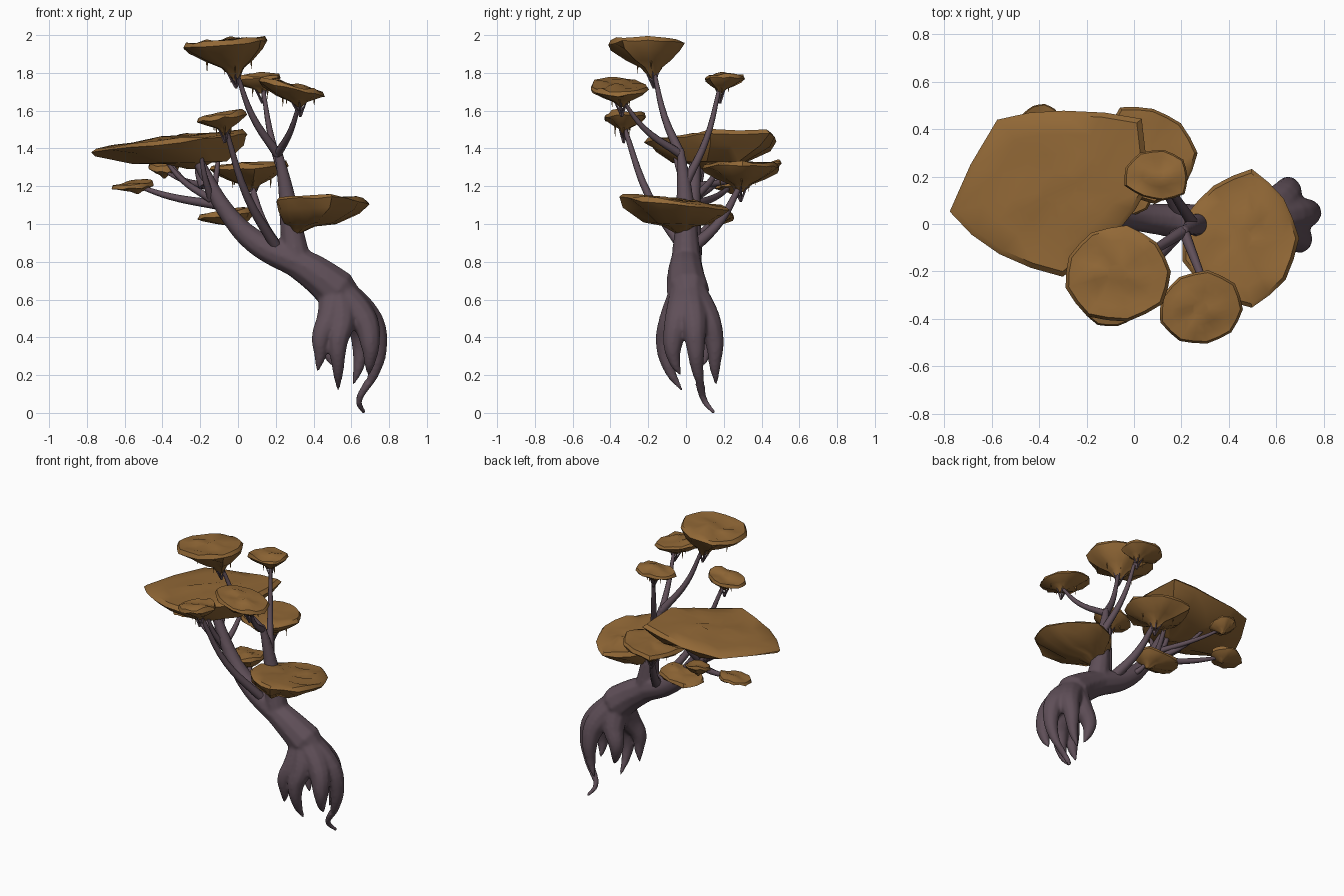
import bpy, bmesh, math, random
from mathutils import Vector, noise

if "Cube" in bpy.data.objects:
    bpy.data.objects.remove(bpy.data.objects["Cube"], do_unlink=True)
random.seed(4)


def material(name, rgb):
    m = bpy.data.materials.new(name)
    m.use_nodes = True
    m.diffuse_color = (*rgb, 1)
    node = m.node_tree.nodes["Principled BSDF"]
    node.inputs["Base Color"].default_value = (*rgb, 1)
    return m


bark = material("purple_bark", (.115, .078, .098))
leaf = material("ochre_foliage", (.285, .138, .037))


def add(name, mesh, mat, angle):
    mesh.materials.clear()
    mesh.materials.append(mat)
    for polygon in mesh.polygons:
        polygon.use_smooth = True
    mesh.set_sharp_from_angle(angle=math.radians(angle))
    ob = bpy.data.objects.new(name, mesh)
    bpy.context.collection.objects.link(ob)
    return ob


def tubes(name, paths, mat, sides):
    """Tapered tubes; each path is (start radius, end radius, points)."""
    curve = bpy.data.curves.new(name, "CURVE")
    curve.dimensions = "3D"
    curve.bevel_depth = 1
    curve.bevel_resolution = sides
    curve.resolution_u = 5
    curve.use_fill_caps = True
    for start, end, points in paths:
        spline = curve.splines.new("BEZIER")
        last = len(points) - 1
        spline.bezier_points.add(last)
        for i, knot in enumerate(spline.bezier_points):
            knot.co = points[i]
            knot.handle_left_type = knot.handle_right_type = "AUTO"
            knot.radius = start + (end - start) * i / last
    holder = bpy.data.objects.new(name + "_path", curve)
    bpy.context.collection.objects.link(holder)
    graph = bpy.context.evaluated_depsgraph_get()
    mesh = bpy.data.meshes.new_from_object(holder.evaluated_get(graph))
    bpy.data.objects.remove(holder)
    return add(name, mesh, mat, 50)


# Leaning trunk, its rounded lower end and the upright second stem
crown = Vector((.6, .02, .57))
heart = Vector((.52, .01, .65))
fork = (.31, 0, .8)
paths = [
    (.03, .115, [(.67, .03, .47), (.61, .02, .57), heart]),
    (.115, .085, [heart, (.42, 0, .73), fork]),
    (.085, .03, [fork, (.1, .02, .9), (-.05, .03, 1.05), (-.22, .05, 1.35)]),
    (.08, .02, [fork, (.28, 0, 1), (.25, -.01, 1.2), (.21, -.03, 1.4)]),
]

# Claw of hanging roots: each swells outward at a knuckle, then curls in to its tip
for tip, knuckle in (
    ((.66, .1, .1), (.74, .05, .36)),
    ((.42, -.08, .22), (.44, -.1, .4)),
    ((.53, -.02, .12), (.53, -.11, .37)),
    ((.61, .16, .15), (.65, .15, .38)),
    ((.69, -.03, .2), (.7, -.07, .36)),
    ((.5, .09, .25), (.47, .11, .4)),
):
    tip, knuckle = Vector(tip), Vector(knuckle)
    shoulder = crown.lerp(knuckle, .6) + (knuckle - crown) * Vector((.1, .1, -.2))
    curl = knuckle.lerp(tip, .6) + (knuckle - tip) * Vector((.3, .3, 0))
    paths.append((.095, .008, [heart, shoulder, knuckle, curl, tip]))
paths.append((.024, .012, [(.69, .07, .16), (.64, .1, .06), (.67, .15, 0)]))

trunk = tubes("trunk_and_roots", paths, bark, 3)
blend = trunk.modifiers.new("blend", "REMESH")
blend.mode = "VOXEL"
blend.voxel_size = .01
blend.use_smooth_shade = True
trunk.modifiers.new("soften", "SMOOTH").iterations = 6


def limb(start, end, radius):
    """Branch that leaves sideways and then turns up."""
    start, end = Vector(start), Vector(end)
    bend = start.lerp(end, .5) + (end - start) * Vector((.1, .1, -.05))
    return (radius, radius * .4, [start, bend, end])


def rounded(centre, radii, count=9):
    points = []
    for i in range(count):
        angle, wobble = math.tau * i / count, random.uniform(.93, 1.14)
        points.append((centre[0] + radii[0] * wobble * math.cos(angle),
                       centre[1] + radii[1] * wobble * math.sin(angle)))
    return points


def canopy(name, outline, z, slope, apex, joint, radius, bowl=.55, drips=5):
    """Flat bumpy cap over a funnel that narrows to its branch."""
    rim = []
    for i, p in enumerate(outline):
        p, after, before = Vector(p), Vector(outline[(i + 1) % len(outline)]), Vector(outline[i - 1])
        rim += [p * .9 + (after + before) * .05, (p + after) * .5]
    middle = sum(rim, Vector((0, 0))) / len(rim)
    tip = Vector(apex)

    def height(p):
        return z + (p - middle).dot(Vector(slope))

    bm = bmesh.new()
    rings = []

    def ring(points):
        rings.append([bm.verts.new(p) for p in points])

    for share in (.2, .45, .7, .94):
        cap = [middle.lerp(p, share) for p in rim]
        ring([(p.x, p.y, height(p) + .01 * (1 - share) + .022 * noise.noise(p.to_3d() * 12))
              for p in cap])
    ring([(p.x, p.y, height(p) - random.uniform(.012, .025)) for p in rim])
    for share, drop in ((.86, .38 * bowl), (.55, .9 * bowl), (.27, .5 + .35 * bowl), (.07, 1)):
        ribs = [tip.xy.lerp(p, share * (1 + .12 * math.sin(i * 2.4))) for i, p in enumerate(rim)]
        ring([(p.x, p.y, (height(p) - .015) * (1 - drop) + tip.z * drop) for p in ribs])
    for upper, lower in zip(rings, rings[1:]):
        for i in range(len(rim)):
            bm.faces.new((upper[i - 1], lower[i - 1], lower[i], upper[i]))
    bm.faces.new(rings[0])
    bm.faces.new(rings[-1])
    bmesh.ops.recalc_face_normals(bm, faces=bm.faces)
    mesh = bpy.data.meshes.new(name)
    bm.to_mesh(mesh)
    bm.free()
    add(name, mesh, leaf, 40)

    # Supporting branch, hanging drips and fanned twigs
    tubes(name + "_branch", [limb(joint, tip + Vector((0, 0, .04)), radius)], bark, 2)
    hanging, twigs = [], []
    for k in range(drips):
        edge = rim[k * len(rim) // drips]
        p = tip.xy.lerp(edge, random.uniform(.25, .6))
        top = (height(p) + tip.z) / 2
        hanging.append((.006, .001, [(p.x, p.y, top), (p.x, p.y, top - random.uniform(.03, .08))]))
        p = tip.xy.lerp(edge, .3)
        twigs.append((.007, .003, [tip - Vector((0, 0, .05)), (p.x, p.y, (height(p) + tip.z) / 2)]))
    if drips:
        tubes(name + "_drips", hanging, leaf, 0)
        tubes(name + "_twigs", twigs, bark, 0)


# Canopies on the upright stem
stem_top = (.21, -.03, 1.37)
canopy("top_canopy", rounded((-.07, -.2), (.235, .2)), 1.968, (.09, 0),
       (-.01, -.17, 1.77), stem_top, .026)
canopy("upper_left_canopy", rounded((.28, -.36), (.175, .155)), 1.735, (-.22, 0),
       (.33, -.34, 1.62), stem_top, .023)
canopy("upper_rear_canopy", rounded((.1, .2), (.135, .105)), 1.785, (.08, .02),
       (.13, .18, 1.69), (.25, 0, 1.22), .025)
canopy("left_canopy", rounded((.45, -.06), (.245, .27)), 1.125, (-.02, -.12),
       (.3, -.03, .95), (.29, 0, .85), .06, .75, 0)

# Canopies rising from the fork
canopy("front_canopy", rounded((-.09, -.33), (.125, .11)), 1.58, (.16, .02),
       (-.07, -.33, 1.48), (.22, 0, .85), .03)
canopy("rear_canopy", rounded((.05, .3), (.2, .205)), 1.315, (.07, .01),
       (.07, .29, 1.17), (.21, .02, .86), .036)

# Canopies on the leaning trunk
canopy("great_canopy", [(.05, .46), (-.3, .48), (-.58, .46), (-.8, .04), (-.57, -.13),
                        (-.3, -.24), (-.04, 0), (.05, .12)],
       1.455, (.11, .01), (-.22, .08, 1.29), (-.18, .04, 1.2), .03, .85, 0)
canopy("low_canopy", rounded((-.07, .14), (.16, .12)), 1.06, (.12, -.05),
       (0, .13, .97), (.08, .02, .92), .026, .6, 0)
canopy("low_right_canopy", rounded((-.56, .25), (.105, .1)), 1.215, (.08, .1),
       (-.53, .24, 1.16), (-.1, .04, 1.1), .026, .6, 0)
canopy("low_rear_canopy", rounded((-.39, .43), (.08, .085)), 1.32, (0, .3),
       (-.39, .42, 1.24), (-.17, .04, 1.2), .02, .6, 0)

# Bare limbs spreading under the great canopy
spread = [limb((-.14, .04, 1.13), end, .022) for end in
          ((-.4, .1, 1.36), (-.38, .26, 1.35), (-.1, .22, 1.4), (-.2, -.07, 1.4))]
tubes("spreading_limbs", spread, bark, 2)
